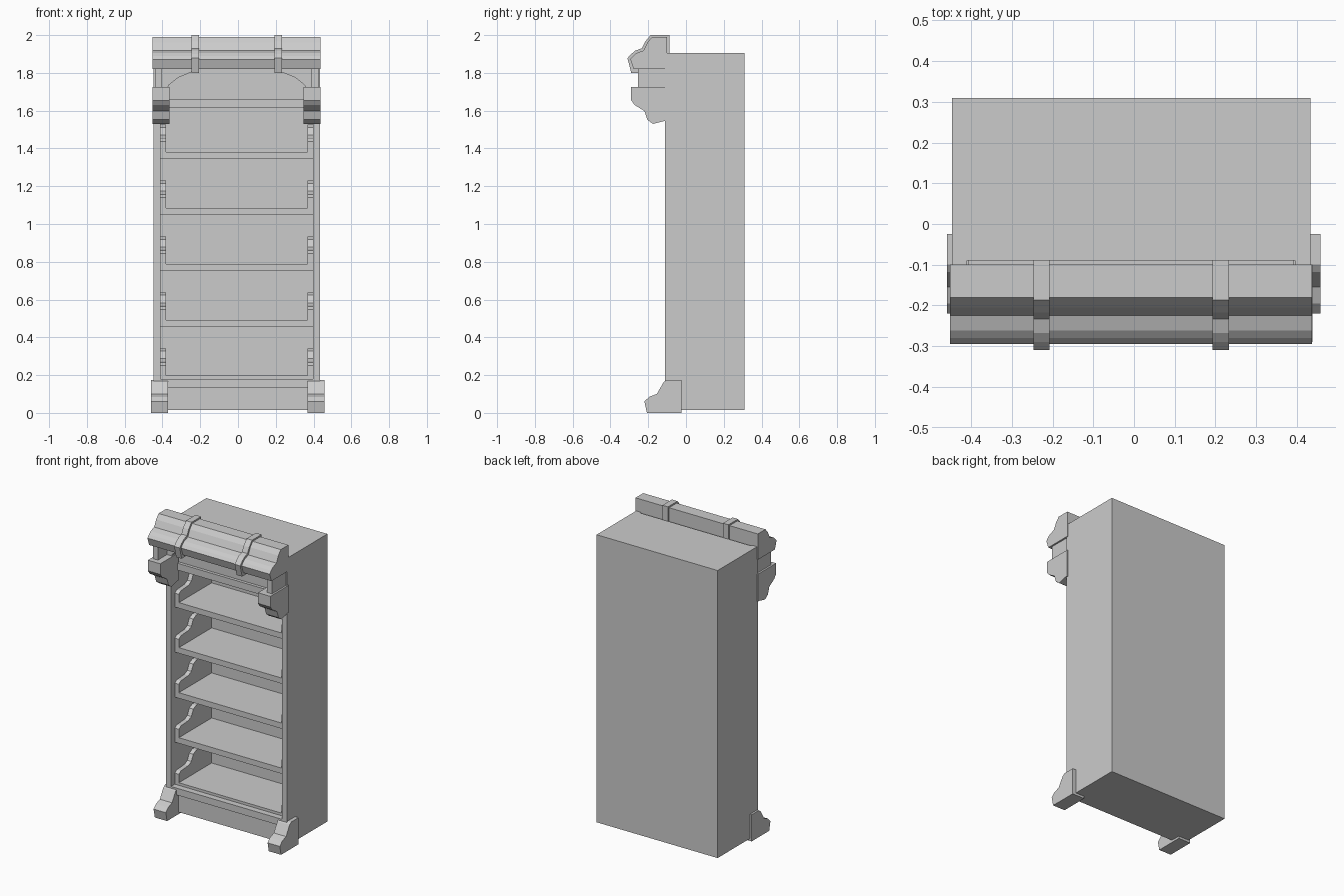
import bpy, bmesh

if "Cube" in bpy.data.objects:
    bpy.data.objects.remove(bpy.data.objects["Cube"])

CX = -0.007          # centre line of the case
FRONT, BACK = -0.11, 0.31


def finish(bm, name):
    bmesh.ops.recalc_face_normals(bm, faces=bm.faces)
    me = bpy.data.meshes.new(name)
    bm.to_mesh(me)
    bm.free()
    ob = bpy.data.objects.new(name, me)
    bpy.context.collection.objects.link(ob)
    return ob


def prism(name, pts, lo, hi, axis='x'):
    """Extrude a profile: (y, z) along x, or (x, z) along y."""
    bm = bmesh.new()
    to3 = (lambda p, t: (t, p[0], p[1])) if axis == 'x' else (lambda p, t: (p[0], t, p[1]))
    face = bm.faces.new([bm.verts.new(to3(p, lo)) for p in pts])
    ext = bmesh.ops.extrude_face_region(bm, geom=[face])
    move = (hi - lo, 0, 0) if axis == 'x' else (0, hi - lo, 0)
    bmesh.ops.translate(bm, vec=move, verts=[v for v in ext['geom'] if isinstance(v, bmesh.types.BMVert)])
    return finish(bm, name)


def box(name, x0, x1, y0, y1, z0, z1):
    return prism(name, [(y0, z0), (y1, z0), (y1, z1), (y0, z1)], x0, x1)


def pair(name, pts, inner, outer, centre=CX):
    """Same yz profile on the left and right."""
    prism(name + "_left", pts, centre - outer, centre - inner)
    prism(name + "_right", pts, centre + inner, centre + outer)


# Case: sides, back, base, top
side = [(FRONT, 0.015), (BACK, 0.015), (BACK, 1.905), (FRONT, 1.905)]
pair("side_panel", side, 0.403, 0.44)
xl, xr = CX - 0.403, CX + 0.403
box("back_panel", xl, xr, 0.27, BACK, 0.015, 1.905)
box("plinth", xl, xr, FRONT + 0.02, 0.27, 0.015, 0.135)
box("bottom_rail", xl, xr, FRONT, 0.27, 0.135, 0.18)
box("top_rail", xl, xr, FRONT, 0.27, 1.615, 1.66)
box("frieze", xl, xr, FRONT + 0.02, 0.27, 1.66, 1.905)

# Shelves with stepped end guards
guard = [(0, 0), (0, 0.055), (0.02, 0.07), (0.10, 0.075), (0.13, 0.09),
         (0.15, 0.13), (0.18, 0.145), (0.34, 0.145), (0.34, 0)]
for i in range(5):
    top = 0.197 + 0.296 * i
    thick = 0.037 if i else 0.017
    box(f"shelf_{i + 1}", xl, xr, -0.07, 0.27, top - thick, top)
    pair(f"shelf_guard_{i + 1}", [(y - 0.07, z + top) for y, z in guard], 0.374, 0.403)

# Feet
foot = [(-0.025, 0), (-0.025, 0.175), (-0.10, 0.175), (-0.118, 0.163), (-0.155, 0.10),
        (-0.195, 0.085), (-0.22, 0.06), (-0.207, 0)]
pair("foot", foot, 0.37, 0.459, -0.001)

# Corbels and the short posts above them
corbel = [(-0.10, 1.545), (-0.10, 1.725), (-0.29, 1.725), (-0.29, 1.655), (-0.272, 1.63),
          (-0.22, 1.598), (-0.205, 1.552), (-0.175, 1.53), (-0.115, 1.545)]
pair("corbel", corbel, 0.355, 0.445)
post = [(-0.255, 1.72), (-0.10, 1.72), (-0.10, 1.825), (-0.255, 1.825)]
pair("post", post, 0.397, 0.433)

# Curved spandrels under the crown
arch = [(0.40, 1.70), (0.40, 1.825), (0.205, 1.825), (0.23, 1.808), (0.31, 1.775), (0.36, 1.735), (0.37, 1.70)]
for label, s in (("left", -1), ("right", 1)):
    prism("spandrel_" + label, [(CX + s * x, z) for x, z in arch], -0.16, -0.09, 'y')

# Crown moulding with two raised straps
crown = [(-0.10, 1.82), (-0.10, 1.99), (-0.18, 1.99), (-0.205, 1.96), (-0.225, 1.918),
         (-0.262, 1.905), (-0.28, 1.89), (-0.295, 1.872), (-0.277, 1.82)]
prism("crown", crown, CX - 0.445, CX + 0.437 + 0.007)
strap = [(-0.088, 1.80), (-0.088, 2.0), (-0.187, 2.0), (-0.217, 1.965), (-0.234, 1.93),
         (-0.268, 1.918), (-0.29, 1.90), (-0.31, 1.878), (-0.29, 1.80)]
pair("crown_strap", strap, 0.20, 0.24)
